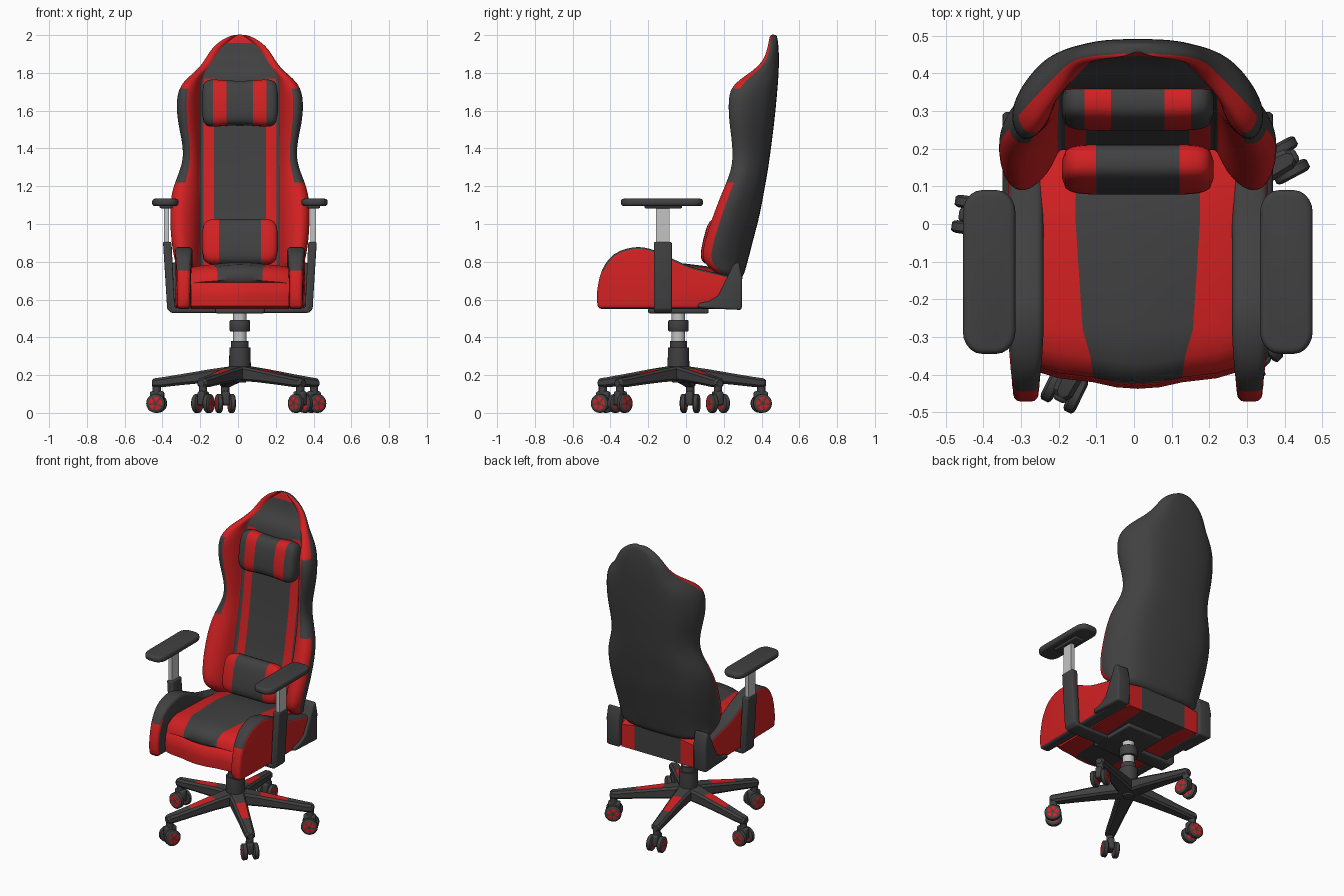
import bpy, bmesh, math
from mathutils import Matrix, Vector

if "Cube" in bpy.data.objects:
    bpy.data.objects.remove(bpy.data.objects["Cube"])

CX = 0.01                      # the chair's middle line
DARK, RED, METAL = 0, 1, 2
MATS = []
for label, col in (("dark grey", (0.052, 0.052, 0.052)), ("red", (0.65, 0.015, 0.016)),
                   ("light metal", (0.55, 0.55, 0.55))):
    m = bpy.data.materials.new(label)
    m.diffuse_color = (*col, 1)
    m.use_nodes = True
    m.node_tree.nodes["Principled BSDF"].inputs["Base Color"].default_value = m.diffuse_color
    MATS.append(m)


def make(name, verts, faces, mat=DARK, bevel=0, rule=None, mat_list=None, subsurf=0, matrix=None, angle=40):
    """Mesh object; colours from one value, a list per face, or rule(centre, normal)."""
    bm = bmesh.new()
    vs = [bm.verts.new(v) for v in verts]
    for i, f in enumerate(faces):
        face = bm.faces.new([vs[k] for k in f])
        face.material_index = mat_list[i] if mat_list else mat
    bmesh.ops.recalc_face_normals(bm, faces=bm.faces)
    if bevel:
        sharp = [e for e in bm.edges if e.calc_face_angle(0) > 0.6]
        bmesh.ops.bevel(bm, geom=sharp, offset=bevel, segments=3, profile=0.5, affect='EDGES', clamp_overlap=True)
    bm.normal_update()
    if rule:
        for f in bm.faces:
            f.material_index = rule(f.calc_center_median(), f.normal)
    if matrix:
        bm.transform(matrix)
    me = bpy.data.meshes.new(name)
    bm.to_mesh(me)
    bm.free()
    for m in MATS:
        me.materials.append(m)
    me.shade_smooth()
    if not subsurf:
        me.set_sharp_from_angle(angle=math.radians(angle))
    ob = bpy.data.objects.new(name, me)
    ob.location.x = CX
    bpy.context.collection.objects.link(ob)
    if subsurf:
        mod = ob.modifiers.new("smooth", 'SUBSURF')
        mod.levels = mod.render_levels = subsurf
    return ob


def loft(name, rings, colour=lambda i, j: DARK, cap=DARK, **kw):
    """Skin between equal rings, with both ends capped."""
    n = len(rings[0])
    faces, cols = [], []
    for i in range(len(rings) - 1):
        for j in range(n):
            k = (j + 1) % n
            faces.append((i * n + j, i * n + k, (i + 1) * n + k, (i + 1) * n + j))
            cols.append(colour(i, j))
    last = (len(rings) - 1) * n
    faces += [tuple(range(n)), tuple(range(last, last + n))]
    cols += [cap, cap]
    return make(name, [p for r in rings for p in r], faces, mat_list=cols, **kw)


def extrude(name, pts, place, lo, hi, **kw):
    """Prism of a 2D outline; place(a, b, depth) gives the 3D point."""
    n = len(pts)
    verts = [place(a, b, d) for d in (lo, hi) for a, b in pts]
    faces = [tuple(range(n)), tuple(range(n, 2 * n))]
    faces += [(i, (i + 1) % n, n + (i + 1) % n, n + i) for i in range(n)]
    return make(name, verts, faces, **kw)


def box(name, x, y, z, **kw):
    pts = [(x[0], y[0]), (x[1], y[0]), (x[1], y[1]), (x[0], y[1])]
    return extrude(name, pts, lambda a, b, d: (a, b, d), *z, **kw)


def lathe(name, profile, mat=DARK, n=24, **kw):
    rings = [[(r * math.cos(2 * math.pi * j / n), r * math.sin(2 * math.pi * j / n), z) for j in range(n)]
             for r, z in profile]
    return loft(name, rings, lambda i, j: mat, mat, **kw)


def spline(pts, steps=3):
    """Open smooth curve through the points."""
    p = [Vector(q) for q in pts]
    out = []
    for i in range(len(p) - 1):
        a, b, c, d = p[max(i - 1, 0)], p[i], p[i + 1], p[min(i + 2, len(p) - 1)]
        for s in range(steps):
            t = s / steps
            out.append(0.5 * (2 * b + (c - a) * t + (2 * a - 5 * b + 4 * c - d) * t * t
                              + (3 * b - a - 3 * c + d) * t ** 3))
    return [tuple(q) for q in out + [p[-1]]]


# --- five-star base, gas column ---
CENTRE = Matrix.Translation((0, -0.04, 0))
lathe("base_hub", [(0.03, 0.16), (0.05, 0.19), (0.058, 0.25), (0.055, 0.345)], matrix=CENTRE)
lathe("column_collar", [(0.046, 0.34), (0.046, 0.38)], matrix=CENTRE)
lathe("gas_column", [(0.036, 0.37), (0.036, 0.535)], METAL, matrix=CENTRE)
lathe("column_sleeve", [(0.05, 0.43), (0.054, 0.437), (0.054, 0.485), (0.05, 0.492)], matrix=CENTRE)

LEG = [(0.02, 0.05, 0.17, 0.25), (0.15, 0.043, 0.163, 0.232), (0.31, 0.035, 0.148, 0.205),
       (0.41, 0.031, 0.137, 0.189), (0.455, 0.028, 0.135, 0.183), (0.468, 0.018, 0.14, 0.175)]
for k in range(5):
    turn = CENTRE @ Matrix.Rotation(math.radians(28 + 72 * k), 4, 'Z')
    rings = []
    for r, w, lo, hi in LEG:
        c = 0.012
        rings.append([(r, -w, lo + c), (r, -w, hi - c), (r, -w + c, hi), (r, w - c, hi),
                      (r, w, hi - c), (r, w, lo + c), (r, w - c, lo), (r, -w + c, lo)])
    loft("base_leg", rings, lambda i, j: RED if i == 1 and j == 2 else DARK, matrix=turn, angle=30)
    # twin-wheel caster
    at = turn @ Matrix.Translation((0.445, 0, 0))
    lathe("caster_stem", [(0.022, 0.08), (0.022, 0.15)], n=16, matrix=at)
    box("caster_fork", (-0.04, 0.035), (-0.02, 0.02), (0.04, 0.115), bevel=0.012, matrix=at)
    for s in (-1, 1):
        prof = [(-.017, .012), (-.017, .036), (-.015, .044), (-.01, .05), (.01, .05), (.015, .044),
                (.017, .036), (.017, .012)]
        rings = [[(r * math.cos(math.pi * j / 10), s * 0.034 + y, 0.05 + r * math.sin(math.pi * j / 10))
                  for j in range(20)] for y, r in prof]
        loft("caster_wheel", rings, lambda i, j: RED if i in (0, 6) and j % 4 != 3 else DARK, matrix=at)

# --- seat cushion: side profile swept across, crowned on top ---
SEAT = [(0.28, 0.55), (-0.40, 0.55), (-0.435, 0.565), (-0.438, 0.62), (-0.43, 0.675), (-0.412, 0.69),
        (-0.425, 0.71), (-0.415, 0.755), (-0.37, 0.785), (-0.28, 0.797), (0, 0.79), (0.2, 0.765), (0.28, 0.72)]
rings = []
for u in (-0.26, -0.25, -0.21, -0.165, -0.08, 0, 0.08, 0.165, 0.21, 0.25, 0.26):
    q = (u / 0.25) ** 2
    ring = []
    for y, z in SEAT:
        pinch = 1 - 0.28 * max(0, min(1, (-0.2 - y) / 0.2)) if abs(u) < 0.2 else 1
        ring.append((u * pinch, y + (0.04 * q if y < -0.3 else 0), z - (0.025 * q if z > 0.7 else 0)))
    rings.append(ring)
loft("seat_cushion", rings,
     lambda i, j: RED if not 3 <= i <= 6 or 1 <= j <= 4 else DARK, cap=RED, angle=50)
box("seat_plate", (-0.13, 0.13), (-0.2, 0.12), (0.527, 0.555), bevel=0.008)

BOLSTER = spline([(-0.465, 0.55), (-0.472, 0.63), (-0.445, 0.755), (-0.38, 0.84), (-0.28, 0.876), (-0.19, 0.868),
                  (-0.09, 0.825), (0.02, 0.775), (0.14, 0.745), (0.26, 0.715)]) + [(0.26, 0.55)]
BRACKET = [(0.06, 0.555), (0.295, 0.545), (0.298, 0.72), (0.28, 0.80), (0.25, 0.785), (0.21, 0.70),
           (0.17, 0.62), (0.12, 0.59), (0.065, 0.58)]
PAD = []                       # rounded armrest outline
for px, py, a0 in ((0.415, 0.03, 0), (0.375, 0.03, 90), (0.375, -0.285, 180), (0.415, -0.285, 270)):
    for t in range(6):
        a = math.radians(a0 + 18 * t)
        PAD.append((px + 0.05 * math.cos(a), py + 0.06 * math.sin(a)))

for s in (-1, 1):
    side = lambda a, b, d: (s * d, a, b)

    def bolster_place(a, b, d):        # slimmer towards the front tip
        f = 1 - 0.3 * max(0, min(1, (-0.3 - a) / 0.17))
        return (s * (0.297 + (d - 0.297) * f), a, b)

    def bolster_rule(c, n):
        if s * n.x > 0.75 or (c.y < -0.3 and c.z < 0.765 and n.z > -0.5):
            return RED
        return DARK

    extrude("seat_bolster", BOLSTER, bolster_place, 0.25, 0.345, bevel=0.026, rule=bolster_rule)
    extrude("recline_bracket", BRACKET, side, 0.268, 0.36, bevel=0.012)
    # armrest: L-shaped arm, metal slider, pad
    arm = [(0, 0.53), (0.365, 0.53), (0.385, 0.55), (0.407, 0.905), (0.362, 0.905), (0.345, 0.557), (0, 0.557)]
    extrude("arm_support", arm, lambda a, b, d: (s * a, d, b), -0.17, -0.075, bevel=0.008)
    box("arm_slider", sorted((s * 0.375, s * 0.402)), (-0.158, -0.087), (0.88, 1.10), mat=METAL)
    box("pad_mount", sorted((s * 0.355, s * 0.425)), (-0.22, -0.02), (1.083, 1.106), bevel=0.008)
    extrude("armrest_pad", PAD, lambda a, b, d: (s * a, b, d), 1.095, 1.134, bevel=0.015)

# --- backrest: stacked sections of height, half width, wing front, rear ---
BACK = [(.70, .30, .22, .30), (.77, .335, .11, .32), (.82, .352, .073, .335), (.92, .368, .093, .36),
        (1.05, .374, .138, .395), (1.15, .368, .178, .412), (1.22, .347, .208, .425), (1.29, .317, .235, .437),
        (1.36, .300, .243, .447), (1.45, .310, .236, .459), (1.55, .334, .220, .472), (1.65, .339, .216, .482),
        (1.72, .325, .228, .488), (1.77, .285, .285, .491), (1.82, .222, .365, .493), (1.87, .186, .41, .493),
        (1.92, .157, .427, .492), (1.96, .118, .436, .488), (1.988, .072, .441, .484), (2.003, .03, .447, .478)]
rings = []
for z, w, yf, yb in BACK:
    d = yb - yf
    yp = max(yb - 0.13, yf + 0.012)            # centre panel
    xi = min(0.21, max(w - 0.045, 0.45 * w))   # foot of the wing
    xc = xi + 0.6 * (w - xi)                   # wing crest
    half = [(0, yb), (.5 * w, yb - .04 * d), (.74 * w, yb - .15 * d), (.9 * w, yb - .4 * d),
            (.985 * w, yb - .6 * d), (w, yb - .8 * d), (xc + .65 * (w - xc), yb - .95 * d), (xc, yf),
            (xi + .3 * (xc - xi), yf + .4 * (yp - yf)), (xi, yp), (xi * .94, yp), (xi * .75, yp - .004), (0, yp)]
    rings.append([(x, y, z) for x, y in half + [(-x, y) for x, y in half[11:0:-1]]])


def back_colour(i, j):
    k = j if j < 12 else 23 - j
    z = (BACK[i][0] + BACK[i + 1][0]) / 2
    if k < 5:
        return DARK
    if k < 7:
        return RED if z < 1.25 or z > 1.74 else DARK
    if k < 9 or z > 1.97:
        return RED
    return RED if k == 10 and z < 1.77 else DARK


loft("backrest", rings, back_colour, subsurf=2)


# --- pillows: soft slabs, striped by distance from the middle ---
def pillow(name, centre, size, flare, lean, stripe):
    ts = [i / 20 for i in range(-20, 21)]
    ts[0], ts[-1] = -0.998, 0.998
    rings = []
    for t in ts:
        f = (1 - abs(t) ** 7) ** (1 / 4)
        h = size[2] * (1 + flare * t * t) * f
        ring = []
        for j in range(24):
            c, s = math.cos(j * math.pi / 12), math.sin(j * math.pi / 12)
            ring.append((size[0] * t, size[1] * f * math.copysign(abs(c) ** 0.7, c),
                         h * math.copysign(abs(s) ** 0.6, s)))
        rings.append(ring)
    m = Matrix.Translation(centre) @ Matrix.Rotation(math.radians(lean), 4, 'X')
    loft(name, rings, lambda i, j: stripe(abs(ts[i] + ts[i + 1]) / 2 * size[0]), cap=stripe(size[0]),
         matrix=m, angle=60)


pillow("lumbar_pillow", (0, 0.145, 0.905), (0.202, 0.055, 0.122), 0.03, -13,
       lambda x: RED if x > 0.115 else DARK)
pillow("head_pillow", (0, 0.315, 1.64), (0.202, 0.06, 0.118), 0.17, -9,
       lambda x: RED if 0.075 < x < 0.145 else DARK)
